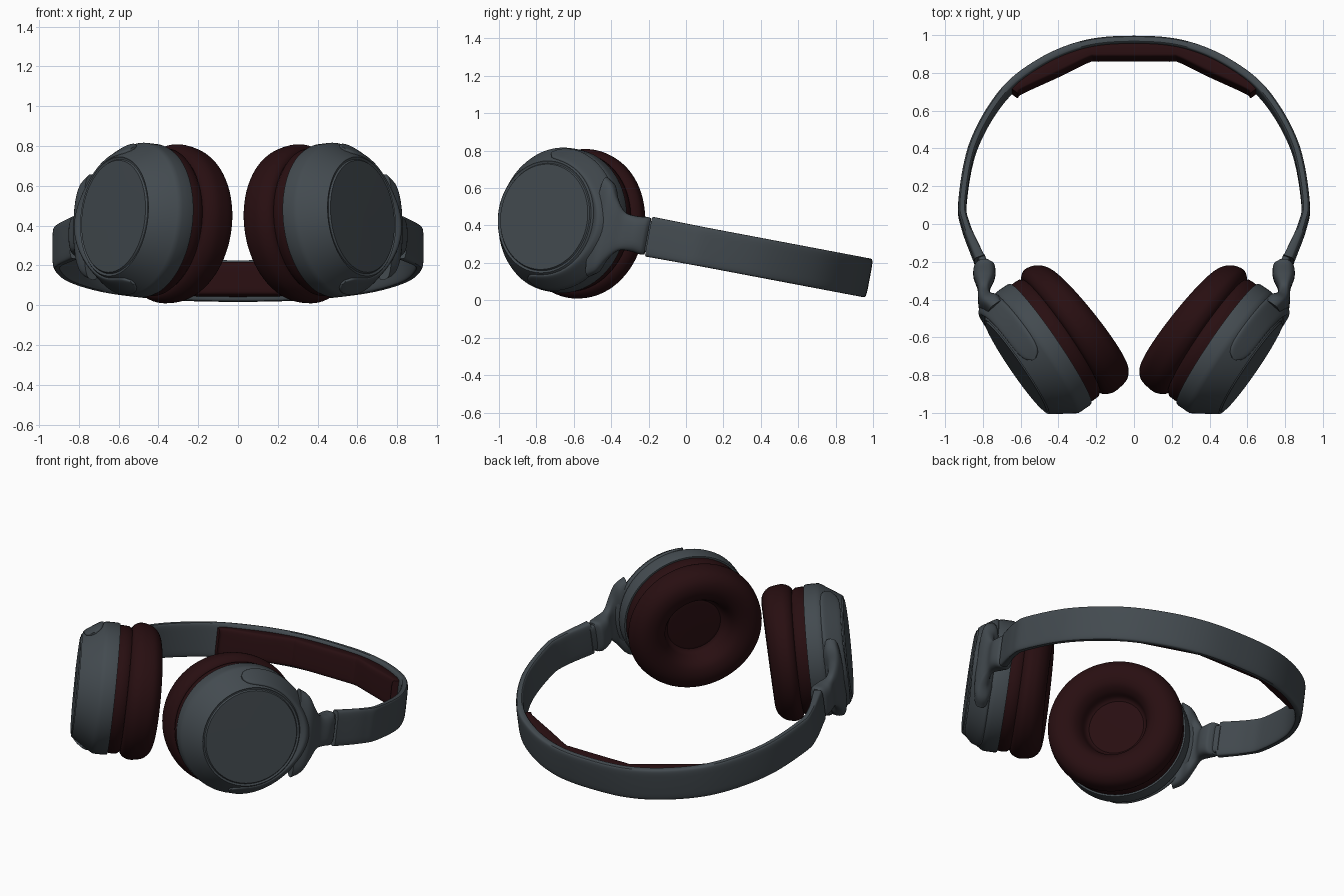
import bpy, bmesh, math
from mathutils import Vector, Matrix

if "Cube" in bpy.data.objects:
    bpy.data.objects.remove(bpy.data.objects["Cube"])

# Everything is laid out in the headband plane (x, v, w), then tilted to rest on the floor
TILT = Matrix.Translation((0, 0, 0.303)) @ Matrix.Rotation(-0.187, 4, 'X')
AXIS_Q, AXIS_S, ORIGIN = Vector((.57, .82, 0)), Vector((.82, -.57, 0)), Vector((-.149, -.234, 0))


def material(name, rgb):
    m = bpy.data.materials.new(name)
    m.diffuse_color = (*rgb, 1)
    m.use_nodes = True
    m.node_tree.nodes["Principled BSDF"].inputs["Base Color"].default_value = m.diffuse_color
    return m


GREY = material("slate grey", (.056, .069, .079))
RED = material("dark maroon", (.021, .0045, .0055))


def make(name, bm, mat, side=1, angle=35):
    bmesh.ops.transform(bm, matrix=TILT @ Matrix.Diagonal((side, 1, 1, 1)), verts=bm.verts)
    bmesh.ops.recalc_face_normals(bm, faces=bm.faces)
    me = bpy.data.meshes.new(name)
    bm.to_mesh(me)
    bm.free()
    me.materials.append(mat)
    for p in me.polygons:
        p.use_smooth = True
    me.set_sharp_from_angle(angle=math.radians(angle))
    ob = bpy.data.objects.new(name, me)
    bpy.context.collection.objects.link(ob)
    return ob


def cup_point(q, w, s):
    return ORIGIN + AXIS_Q * q + AXIS_S * s + Vector((0, 0, w))


def loft(sections, power=4, n=28):
    """Skin rounded-box sections, each (centre, half axis, half axis)."""
    bm = bmesh.new()
    rings = []
    for c, a, b in sections:
        ring = []
        for i in range(n):
            t = 2 * math.pi * i / n
            ct, st = math.cos(t), math.sin(t)
            x = math.copysign(abs(ct) ** (2 / power), ct)
            y = math.copysign(abs(st) ** (2 / power), st)
            ring.append(bm.verts.new(c + a * x + b * y))
        rings.append(ring)
    for r0, r1 in zip(rings, rings[1:]):
        for i in range(n):
            j = (i + 1) % n
            bm.faces.new((r0[i], r0[j], r1[j], r1[i]))
    bm.faces.new(rings[0])
    bm.faces.new(rings[-1])
    return bm


def smooth(rows, steps=8):
    """Catmull-Rom through rows of numbers."""
    p = [Vector(r) for r in rows]
    p = [2 * p[0] - p[1]] + p + [2 * p[-1] - p[-2]]
    out = []
    for i in range(1, len(p) - 2):
        a, b, c, d = p[i - 1:i + 3]
        for k in range(steps):
            t = k / steps
            out.append(.5 * (2 * b + (c - a) * t + (2 * a - 5 * b + 4 * c - d) * t * t
                             + (3 * b - a - 3 * c + d) * t ** 3))
    return out + [p[-2]]


def strap(rows):
    """Rows (outer x, outer v, inner x, inner v, half width) to loft sections."""
    res = []
    for xa, va, xb, vb, hw in rows:
        A, B = Vector((xa, va, 0)), Vector((xb, vb, 0))
        res.append(((A + B) / 2, (A - B) / 2, Vector((0, 0, hw))))
    return res


def both(half):
    """Mirror half a strap (starting on the centre line) to the whole."""
    return [(-r[0], r[1], -r[2], *r[3:]) for r in half[:0:-1]] + half


def lathe(profile, segs=72, tilt=0.0):
    """Revolve (radius, s) about the ear cup axis; tilt slants the inner side."""
    bm = bmesh.new()
    rings = []
    for r, s in profile:
        k = tilt * max(0, min(1, (.67 - s) / .15))
        ring = []
        for i in range(segs):
            t = 2 * math.pi * i / segs
            q, w = r * math.cos(t), r * math.sin(t)
            ring.append(bm.verts.new(cup_point(q, w, s + k * q)))
        rings.append(ring)
    for r0, r1 in zip(rings, rings[1:]):
        for i in range(segs):
            j = (i + 1) % segs
            bm.faces.new((r0[i], r0[j], r1[j], r1[i]))
    bm.faces.new(rings[0])
    bm.faces.new(rings[-1])
    return bm


# Headband
band = [(0, 1.0, 0, .955, .105), (.26, .977, .25, .932, .105), (.5, .88, .475, .84, .105),
        (.71, .71, .675, .68, .105), (.87, .43, .828, .415, .105), (.93, .12, .885, .12, .105),
        (.912, -.02, .868, -.012, .106), (.845, -.205, .79, -.185, .108)]
make("headband", loft(strap(smooth(both(band), 10)), 5), GREY)

# Padding under the headband
pad = [(0, .975, 0, .885, .085), (.2, .965, .19, .885, .085), (.25, .95, .24, .88, .085),
       (.42, .89, .39, .805, .085), (.62, .755, .585, .715, .085), (.655, .72, .615, .69, .08)]
make("headband_pad", loft(strap(smooth(both(pad), 6)), 6), RED)

# Ear cup profiles (radius, distance along cup axis)
SHELL = [(.02, .947), (.283, .945), (.289, .936), (.294, .936), (.301, .94), (.308, .932),
         (.381, .818), (.387, .805), (.388, .79), (.388, .735), (.384, .722), (.02, .72)]
SEAT = [(.02, .74), (.372, .74), (.376, .70), (.374, .668), (.36, .65), (.02, .65)]
CUSHION = smooth([(.33, .655), (.375, .645), (.399, .61), (.4, .57), (.385, .52), (.345, .484),
                  (.29, .474), (.235, .49), (.2, .53), (.183, .575), (.165, .592), (.15, .592),
                  (.02, .59)], 4)

for side, tag in ((1, "right"), (-1, "left")):
    make(tag + "_ear_shell", lathe(SHELL), GREY, side, 25)
    make(tag + "_cushion_base", lathe(SEAT), RED, side)
    make(tag + "_ear_cushion", lathe(CUSHION, tilt=.075), RED, side, 60)

    # Raised C-shaped yoke wrapping the bevel of the shell
    yoke = []
    for i in range(65):
        f = i / 32 - 1
        t = f * math.radians(102)
        wide = .066 * max(.03, 1 - abs(f) ** 14) ** .5
        high = .014 + .036 * math.exp(-(t / .55) ** 2)
        radial = lambda r, s: AXIS_Q * (r * math.cos(t)) + Vector((0, 0, r * math.sin(t))) + AXIS_S * s
        yoke.append((ORIGIN + radial(.344, .873), radial(.547, -.837) * wide, radial(.837, .547) * high))
    make(tag + "_yoke", loft(yoke, 4), GREY, side, 45)

    # Hinge neck flaring from the headband into the yoke
    neck = [(.832, -.212, .765, -.205, .098), (.848, -.235, .738, -.225, .102),
            (.85, -.285, .735, -.285, .096), (.828, -.35, .762, -.35, .105),
            (.826, -.41, .755, -.39, .165), (.815, -.46, .715, -.41, .235),
            (.775, -.51, .69, -.45, .27)]
    make(tag + "_hinge_neck", loft(strap(smooth(neck, 6)), 3.2), GREY, side, 50)
    # Small pin joining band and neck
    pin = [(.83, -.18, .79, -.175, .085), (.82, -.23, .77, -.225, .085)]
    make(tag + "_hinge_pin", loft(strap(pin)), GREY, side)
